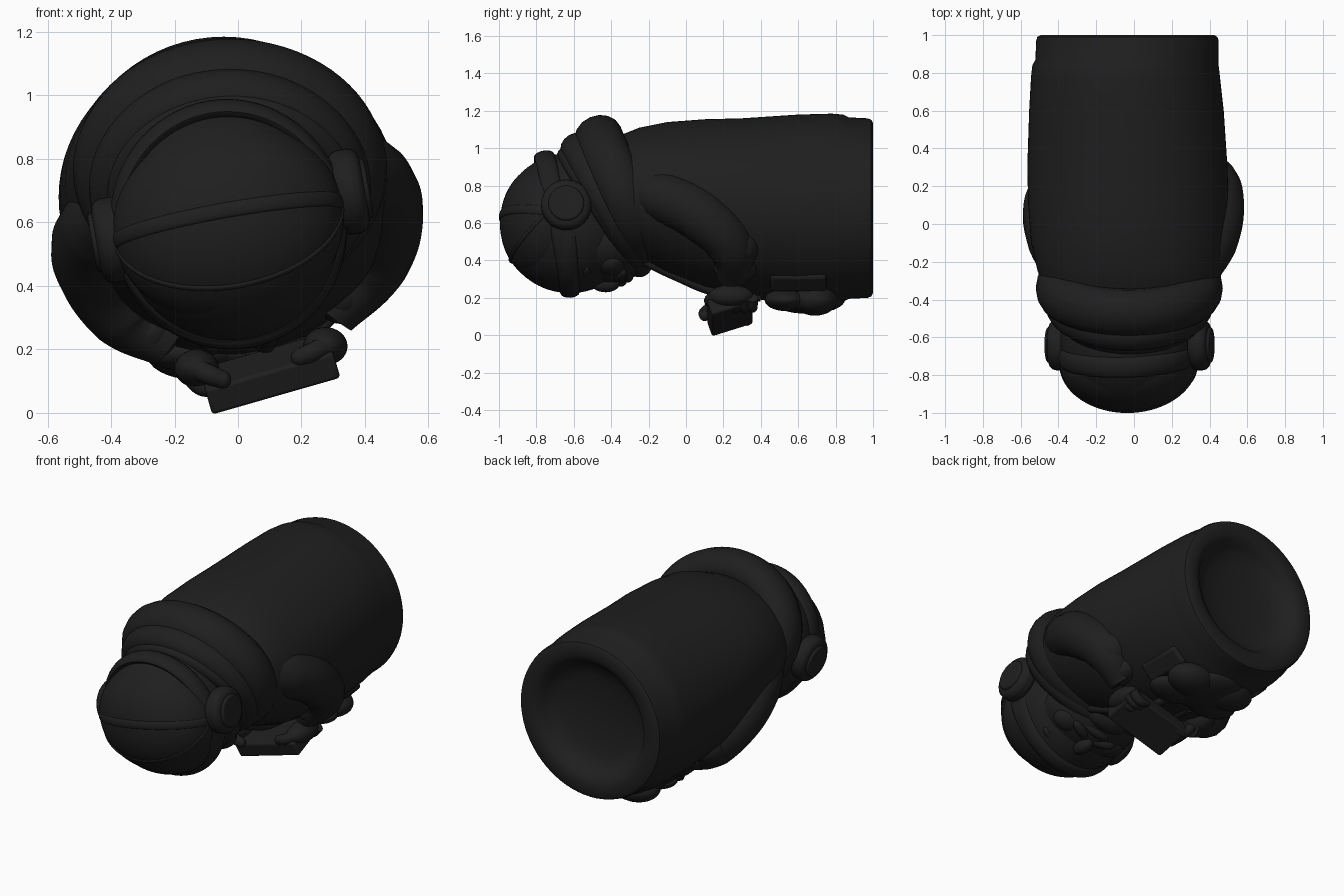
import bpy, bmesh
from math import sin, cos, pi, radians
from mathutils import Vector, Matrix

cube = bpy.data.objects.get("Cube")
if cube:
    bpy.data.objects.remove(cube)

black = bpy.data.materials.new("matte_black")
black.use_nodes = True
COLOUR = (0.0135, 0.0135, 0.0135, 1)
black.diffuse_color = COLOUR
black.node_tree.nodes["Principled BSDF"].inputs["Base Color"].default_value = COLOUR
parts = []


def finish(name, bm):
    bmesh.ops.recalc_face_normals(bm, faces=bm.faces)
    mesh = bpy.data.meshes.new(name)
    bm.to_mesh(mesh)
    bm.free()
    obj = bpy.data.objects.new(name, mesh)
    bpy.context.collection.objects.link(obj)
    mesh.materials.append(black)
    parts.append(obj)
    return obj


def skin(name, rows, closed=False):
    """Bridge a list of equal point loops; cap the ends unless closed."""
    bm = bmesh.new()
    loops = [[bm.verts.new(p) for p in row] for row in rows]
    n = len(loops[0])
    pairs = list(zip(loops, loops[1:]))
    if closed:
        pairs.append((loops[-1], loops[0]))
    for a, b in pairs:
        for i in range(n):
            j = (i + 1) % n
            bm.faces.new((a[i], a[j], b[j], b[i]))
    if not closed:
        bm.faces.new(loops[0])
        bm.faces.new(loops[-1])
    finish(name, bm)


def blob(name, centre, radii, rot=(0, 0, 0), seg=32):
    bm = bmesh.new()
    bmesh.ops.create_uvsphere(bm, u_segments=seg, v_segments=seg // 2, radius=1)
    obj = finish(name, bm)
    obj.location, obj.scale, obj.rotation_euler = centre, radii, rot


def ring(name, centre, half, rx, thick, width, roll=0.0):
    """Oval band: 'half' is one half axis in the yz plane, rx the other in x."""
    m = Matrix.Rotation(roll, 3, 'Y')
    c, v = Vector(centre), m @ Vector(half)
    x = m @ Vector((1, 0, 0))
    normal = x.cross(v).normalized()
    rows = []
    for i in range(72):
        a = 2 * pi * i / 72
        radial = x * cos(a) * rx + v * sin(a)
        out = radial.normalized()
        rows.append([c + radial + out * thick * cos(t) + normal * width * sin(t)
                     for t in (2 * pi * k / 16 for k in range(16))])
    skin(name, rows, closed=True)


def tube(name, points):
    """Smooth tapered tube through (x, y, z, radius) points."""
    curve = bpy.data.curves.new(name, 'CURVE')
    curve.dimensions = '3D'
    curve.bevel_depth, curve.bevel_resolution = 1, 6
    curve.use_fill_caps = True
    spline = curve.splines.new('BEZIER')
    spline.bezier_points.add(len(points) - 1)
    for bp, (x, y, z, r) in zip(spline.bezier_points, points):
        bp.co, bp.radius = (x, y, z), r
        bp.handle_left_type = bp.handle_right_type = 'AUTO'
    temp = bpy.data.objects.new(name, curve)
    bpy.context.collection.objects.link(temp)
    mesh = bpy.data.meshes.new_from_object(
        temp.evaluated_get(bpy.context.evaluated_depsgraph_get()))
    bpy.data.objects.remove(temp)
    bm = bmesh.new()
    bm.from_mesh(mesh)
    bpy.data.meshes.remove(mesh)
    finish(name, bm)


def solid(name, centre, size, rot, bevel, round_sides=0):
    bm = bmesh.new()
    if round_sides:
        bmesh.ops.create_cone(bm, cap_ends=True, segments=round_sides,
                              radius1=0.5, radius2=0.5, depth=1)
    else:
        bmesh.ops.create_cube(bm, size=1)
    bmesh.ops.scale(bm, vec=size, verts=bm.verts)
    obj = finish(name, bm)
    obj.location, obj.rotation_euler = centre, rot
    mod = obj.modifiers.new("rounding", 'BEVEL')
    mod.width, mod.segments = bevel, 3


# Barrel body with a stepped rim and a dished end: y, centre x, half width, top, bottom
sections = [
    (-.50, -.02, .36, .98, .55), (-.35, -.02, .45, 1.07, .44), (-.25, -.02, .49, 1.11, .39),
    (-.1, -.03, .515, 1.14, .31), (.1, -.03, .53, 1.155, .24), (.3, -.035, .53, 1.16, .2),
    (.6, -.04, .515, 1.18, .17), (.78, -.045, .5, 1.185, .17), (.84, -.045, .493, 1.18, .18),
    (.87, -.038, .484, 1.165, .195), (.97, -.035, .483, 1.16, .2), (.99, -.035, .477, 1.153, .207),
    (1, -.035, .46, 1.135, .225), (1, -.035, .40, 1.08, .29), (.985, -.035, .365, 1.04, .325),
    (.95, -.035, .34, 1.015, .35), (.92, -.035, .31, .985, .38), (.9, -.035, .25, .92, .44),
    (.885, -.035, .15, .82, .54), (.88, -.035, .04, .72, .64)]
skin("body", [[(cx + rx * cos(a), y, (top + low) / 2 + (top - low) / 2 * sin(a))
               for a in (2 * pi * i / 72 for i in range(72))]
              for y, cx, rx, top, low in sections])

# Rolled hood around the neck
ring("hood_roll", (-.025, -.34, .765), (0, -.13, .30), .385, .11, .13)
ring("hood_fold", (-.025, -.42, .71), (0, -.17, .30), .375, .07, .085)
ring("hood_edge", (-.02, -.46, .68), (0, -.18, .28), .355, .05, .05)

# Head, built around a centre and rolled sideways
HEAD = Vector((-.03, -.62, .6))
ROLL = radians(-10)


def on_head(x, y, z):
    return HEAD + Matrix.Rotation(ROLL, 3, 'Y') @ Vector((x, y, z))


tilt = (0, ROLL, 0)
blob("helmet", HEAD, (.365, .375, .375), tilt, 64)
blob("helmet_dome", on_head(0, -.12, 0), (.365, .255, .32), tilt, 64)
ring("helmet_rim", on_head(0, -.07, 0), (0, -.07, .36), .345, .028, .055, ROLL)
ring("helmet_brim", on_head(0, -.02, -.02), (0, .02, -.355), .345, .025, .05, ROLL)
ring("crown_ridge", on_head(0, -.12, 0), (0, -.25, .04), .36, .01, .025, ROLL)
ring("brow_seam", on_head(0, -.12, 0), (0, -.2, -.202), .363, .006, .01, ROLL)

# Ear cups
for side, name in ((1, "left"), (-1, "right")):
    turn = (0, pi / 2 + ROLL, 0)
    x = side * (.39 if side > 0 else .37)
    z = .02 + .01 * side
    solid(name + "_ear_cup", on_head(x, -.02, z), (.27, .27, .1), turn, .035, 40)
    solid(name + "_ear_cap", on_head(x + side * .045, -.02, z), (.19, .19, .04), turn, .012, 40)

# Face, looking down
blob("face", on_head(0, .19, -.13), (.3, .25, .2), tilt)
blob("nose", on_head(0, .19, -.33), (.045, .075, .045), tilt)
blob("lower_lip", on_head(0, .31, -.28), (.09, .03, .04), tilt)
blob("chin", on_head(0, .37, -.22), (.14, .07, .07), tilt)
for side, name in ((1, "left"), (-1, "right")):
    blob(name + "_eye", on_head(side * .12, .13, -.28), (.055, .035, .03), tilt)
    blob(name + "_brow", on_head(side * .13, .07, -.28), (.1, .035, .045), (0, ROLL, side * .25))
    blob(name + "_cheek", on_head(side * .15, .22, -.24), (.1, .08, .07), tilt)
    blob(name + "_moustache", on_head(side * .07, .26, -.29), (.09, .035, .04),
         (0, ROLL, side * .35))

# Sleeves with wide elbows and cuffs, and hands
arms = {
    "left": [(.30, -.32, .78, .1), (.405, -.1, .73, .14), (.445, .1, .62, .14),
             (.41, .24, .47, .125), (.29, .25, .31, .085)],
    "right": [(-.33, -.32, .64, .1), (-.42, -.1, .59, .14), (-.445, .1, .48, .14),
              (-.35, .23, .32, .125), (-.21, .24, .215, .08)]}
elbows = {"left": (.40, .27, .47), "right": (-.36, .27, .34)}
cuffs = {"left": (.325, .265, .37), "right": (-.27, .26, .26)}
grips = {"left": (.275, .24, .21), "right": (-.13, .21, .14)}
for name, path in arms.items():
    side = 1 if name == "left" else -1
    tube(name + "_sleeve", path)
    blob(name + "_elbow", elbows[name], (.11, .12, .11))
    blob(name + "_cuff", cuffs[name], (.085, .12, .09))
    gx, gy, gz = grips[name]
    blob(name + "_palm", (gx, gy, gz), (.07, .12, .06))
    for i in range(4):
        y = gy - .02 + i * .045
        tube(f"{name}_finger_{i + 1}", [(gx + side * .03, y, gz - .01, .03),
                                        (gx - side * .02, y, gz - .06, .028),
                                        (gx - side * .07, y, gz - .06, .022)])
        blob(f"{name}_fingertip_{i + 1}", (gx - side * .07, y, gz - .06),
             (.022, .022, .022), seg=12)
    tube(name + "_thumb", [(gx + side * .02, gy - .06, gz + .01, .035),
                           (gx - side * .04, gy - .11, gz - .02, .032),
                           (gx - side * .08, gy - .11, gz - .035, .029)])
    blob(name + "_thumb_tip", (gx - side * .08, gy - .11, gz - .035), (.029, .029, .029), seg=16)

# Tablet held between the hands
solid("tablet", (.1, .235, .125), (.42, .23, .09), (radians(18), radians(-16), 0), .012)

# Coat edges, belt flap and pouches on the underside
blob("front_fold", (-.02, .65, .19), (.2, .2, .075))
for side, name in ((1, "left"), (-1, "right")):
    x = side * .14
    tube(name + "_coat_edge", [(x, -.22, .4, .03), (x * .9, -.05, .32, .03),
                               (x * .7, .15, .24, .03), (x * .6, .4, .21, .03)])
    blob(name + "_pouch", (x, .69, .19), (.15, .12, .085))
    blob(name + "_lower_fold", (x, .53, .19), (.16, .11, .06))
    solid(name + "_belt_flap", (side * .31 - .035, .6, .285), (.12, .3, .045),
          (0, side * radians(-45), 0), .02)

# Smooth shading with crisp edges kept
bpy.ops.object.select_all(action='DESELECT')
for obj in parts:
    obj.select_set(True)
bpy.context.view_layer.objects.active = parts[0]
bpy.ops.object.shade_smooth_by_angle(angle=radians(40))
